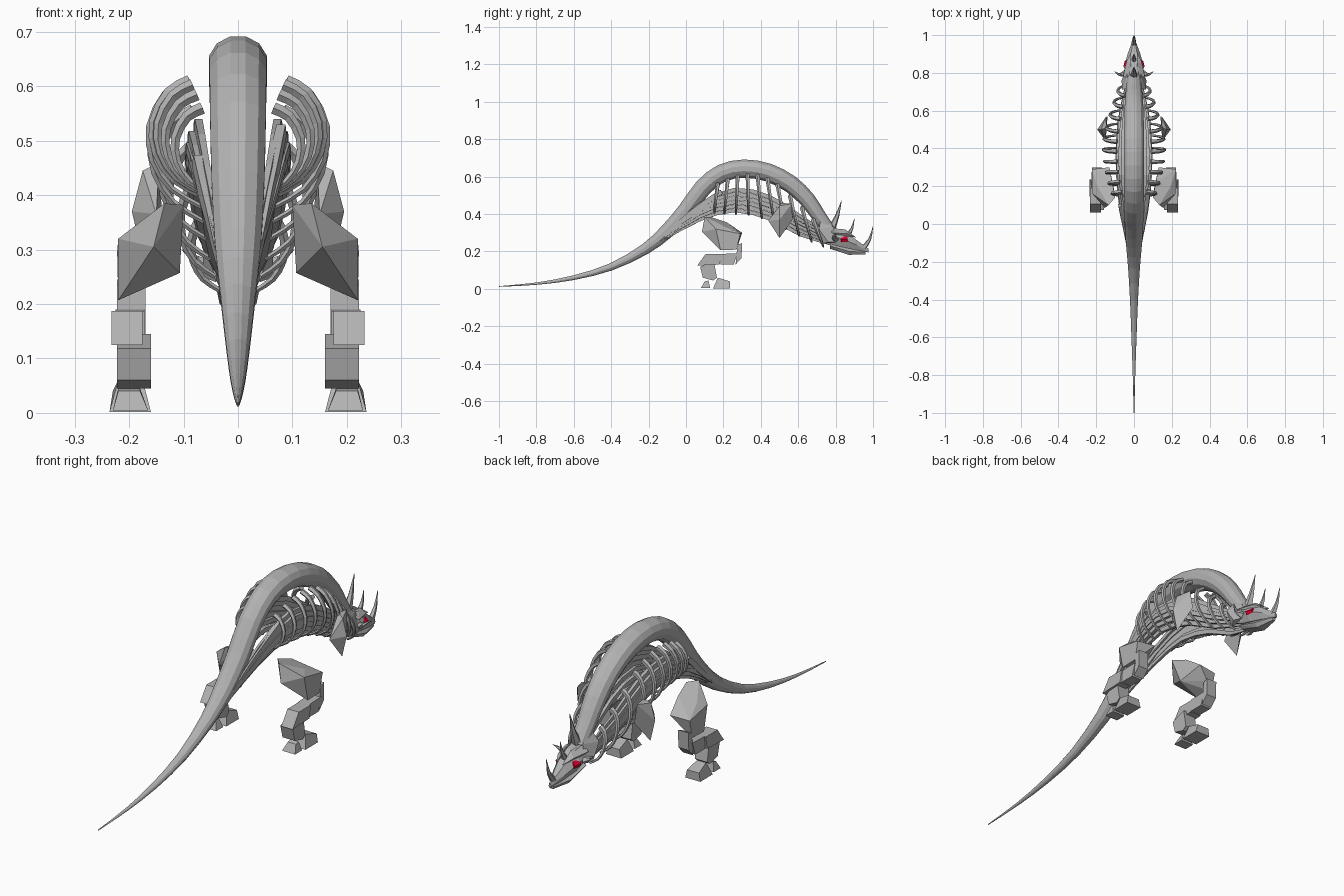
import bpy, bmesh, math
from mathutils import Vector

cube = bpy.data.objects.get("Cube")
if cube:
    bpy.data.objects.remove(cube, do_unlink=True)


def material(name, rgb):
    m = bpy.data.materials.new(name)
    m.use_nodes = True
    m.diffuse_color = (*rgb, 1)
    m.node_tree.nodes["Principled BSDF"].inputs["Base Color"].default_value = (*rgb, 1)
    return m


GREY = material("bone grey", (0.45, 0.45, 0.45))
RED = material("eye red", (0.7, 0.0, 0.03))


def finish(name, bm, mirror=True, mat=GREY):
    bmesh.ops.recalc_face_normals(bm, faces=bm.faces)
    mesh = bpy.data.meshes.new(name)
    bm.to_mesh(mesh)
    bm.free()
    mesh.materials.append(mat)
    ob = bpy.data.objects.new(name, mesh)
    bpy.context.collection.objects.link(ob)
    if mirror:
        ob.modifiers.new("Mirror", "MIRROR").use_mirror_merge = False


def smooth_path(points, steps):
    """Catmull-Rom resampling of tuples of any length."""
    p = [Vector(q) for q in points]
    p = [2 * p[0] - p[1]] + p + [2 * p[-1] - p[-2]]
    out = []
    for a, b, c, d in zip(p, p[1:], p[2:], p[3:]):
        for i in range(steps):
            t = i / steps
            out.append(0.5 * (2 * b + (c - a) * t + (2 * a - 5 * b + 4 * c - d) * t ** 2
                              + (3 * b - a - 3 * c + d) * t ** 3))
    return out + [p[-2]]


def sweep(name, path, radii, sides, ref, flat=1.0, mirror=True):
    """Tube along a path; flat scales the section across the ref axis."""
    bm = bmesh.new()
    rings = []
    for i, p in enumerate(path):
        tan = (path[min(i + 1, len(path) - 1)] - path[max(i - 1, 0)]).normalized()
        up = tan.cross(ref).normalized()
        side = up.cross(tan)
        ring = []
        for k in range(sides):
            a = 2 * math.pi * (k + 0.5) / sides
            off = side * math.cos(a) + up * math.sin(a) * flat
            ring.append(bm.verts.new(p + off * radii[i]))
        rings.append(ring)
    for r, s in zip(rings, rings[1:]):
        for k in range(sides):
            n = (k + 1) % sides
            bm.faces.new((r[k], r[n], s[n], s[k]))
    bm.faces.new(rings[0])
    bm.faces.new(rings[-1])
    finish(name, bm, mirror)


def hull(name, points, mirror=True, mat=GREY):
    bm = bmesh.new()
    for p in points:
        bm.verts.new(p)
    bmesh.ops.convex_hull(bm, input=bm.verts)
    bmesh.ops.delete(bm, geom=[v for v in bm.verts if not v.link_faces], context="VERTS")
    bmesh.ops.dissolve_limit(bm, angle_limit=0.15, verts=bm.verts, edges=bm.edges)
    finish(name, bm, mirror, mat)


def block(name, outline, inner, outer):
    """Side outline (y, z) given thickness between two x positions."""
    hull(name, [(x, y, z) for y, z in outline for x in (inner, outer)])


def horn(name, base, mid, tip, r, mirror):
    path = smooth_path([base, mid, tip], 2)
    radii = [r * (1 - i / 4) + 0.0008 for i in range(5)]
    sweep(name, path, radii, 5, Vector((1, 0, 0)), 1.0, mirror)


# Spine and tail: y, z, radius
spine = [(-1, .013, .002), (-.8, .028, .007), (-.6, .06, .014), (-.4, .118, .022),
         (-.22, .212, .033), (-.1, .31, .044), (0, .42, .05), (.09, .54, .053),
         (.19, .618, .054), (.31, .643, .055), (.44, .622, .055), (.56, .56, .053),
         (.65, .475, .049), (.71, .39, .043), (.77, .31, .036)]
path = smooth_path(spine, 2)
sweep("spine_and_tail", [Vector((0, p.x, p.y)) for p in path], [p.z for p in path],
      12, Vector((1, 0, 0)), .92, False)

# Ribs: top y, top z, bottom y, bottom z, outward reach
rib_rows = [(.17, .56, .15, .40, .115), (.25, .595, .235, .40, .14), (.33, .61, .335, .395, .155),
            (.41, .60, .44, .365, .16), (.49, .556, .535, .32, .145), (.59, .465, .64, .265, .115),
            (.68, .37, .735, .225, .085)]
for i, (ty, tz, by, bz, w) in enumerate(smooth_path(rib_rows, 3)[::2]):
    arc = [(x * w, ty + (by - ty) * s, tz + (bz - tz) * s) for s, x in
           ((0, .57), (.1, .82), (.35, 1), (.62, .97), (.85, .76), (1, .4))]
    arc = smooth_path(arc, 2)
    n = len(arc) - 1
    sweep(f"rib_{i + 1}", arc, [.013 * (1 - .6 * k / n) for k in range(n + 1)],
          5, Vector((0, 1, 0)), .9)

# Torso strands: y, low z, high z, half width
torso = [(-.14, .25, .275, .03), (.07, .368, .45, .07), (.26, .42, .53, .088),
         (.45, .375, .49, .088), (.61, .29, .39, .07), (.78, .235, .28, .032)]
for i in range(6):
    t = i / 5
    bulge = .4 + .6 * math.sin(math.pi * (.15 + .6 * t))
    line = smooth_path([(w * bulge, y, lo + (hi - lo) * t) for y, lo, hi, w in torso], 2)
    n = len(line) - 1
    sweep(f"torso_strand_{i + 1}", line,
          [.006 + .009 * math.sin(math.pi * k / n) for k in range(n + 1)],
          4, Vector((0, 0, 1)), .7)

# Hip straps rising beside the tail, one longer than the other
for name, mid, end in (("left_hip_strap", (.055, .02, .40), (.08, .19, .52)),
                       ("right_hip_strap", (-.05, -.02, .36), (-.075, .1, .465))):
    start = (math.copysign(.03, end[0]), -.14, .26)
    sweep(name, smooth_path([start, mid, end], 2), [.01, .015, .018, .02, .017],
          4, Vector((0, 0, 1)), .7, False)

# Shoulder spike
hull("shoulder_spike", [(.175, .50, .445), (.145, .51, .46), (.15, .565, .455), (.14, .57, .37),
                        (.15, .44, .365), (.195, .50, .37), (.172, .50, .272)])

# Hind legs
hull("thigh", [(.10, .14, .382), (.135, .10, .385), (.22, .16, .32), (.155, .085, .305),
               (.107, .19, .257), (.19, .135, .25), (.22, .185, .207), (.22, .27, .21),
               (.222, .29, .295), (.13, .30, .30), (.17, .27, .245), (.115, .22, .355),
               (.195, .20, .337)])
block("knee", [(.275, .235), (.30, .245), (.297, .165), (.265, .13), (.275, .19)], .17, .222)
block("shin", [(.06, .125), (.105, .187), (.19, .187), (.18, .13)], .175, .232)
block("shin_front", [(.185, .187), (.275, .19), (.255, .13), (.185, .13)], .172, .225)
block("ankle", [(.075, .118), (.15, .145), (.165, .06), (.145, .045), (.09, .06)], .16, .222)
hull("heel", [(x, y, z) for y, z, a, b in ((.08, .004, .165, .23), (.13, .004, .165, .23),
              (.12, .045, .18, .22), (.1, .04, .18, .22)) for x in (a, b)])
hull("toes", [(x, y, z) for y, z, a, b in ((.145, .002, .16, .236), (.235, .002, .16, .236),
              (.235, .04, .17, .23), (.17, .06, .175, .22)) for x in (a, b)])


# Head, built from successive sections: y, half width, low z, high z
def loft(name, rows):
    for k, (a, b) in enumerate(zip(rows, rows[1:])):
        pts = []
        for y, w, lo, hi in (a, b):
            mid = (lo + hi) / 2
            for s in (-1, 1):
                pts += [(s * w, y, mid), (s * w * .5, y, hi), (s * w * .6, y, lo)]
        hull(f"{name}_{k + 1}", pts, False)


loft("skull", [(.74, .045, .25, .33), (.83, .052, .225, .315),
               (.90, .034, .21, .27), (.975, .006, .195, .215)])
loft("jaw", [(.77, .04, .215, .245), (.87, .034, .182, .22), (.96, .01, .185, .205)])
hull("brow", [(.02, .77, .325), (.058, .78, .30), (.04, .86, .295), (.015, .91, .275),
              (.015, .85, .318), (.048, .80, .29)])
hull("neck_collar", [(.03, .72, .37), (.062, .71, .32), (.066, .76, .25), (.04, .72, .24),
                     (.035, .79, .33), (.05, .80, .25)])
hull("eye", [(.044, .822, .281), (.05, .83, .25), (.044, .866, .25), (.034, .862, .28),
             (.057, .832, .265), (.049, .864, .264)], mat=RED)

# Horns
horn("crown_horn", (0, .775, .315), (0, .808, .39), (0, .832, .475), .022, False)
horn("middle_horn", (0, .865, .285), (0, .888, .325), (0, .90, .375), .013, False)
horn("nose_horn", (0, .945, .215), (0, .982, .265), (0, 1, .335), .015, False)
horn("cheek_spike", (.045, .80, .265), (.075, .79, .28), (.103, .808, .30), .016, True)
